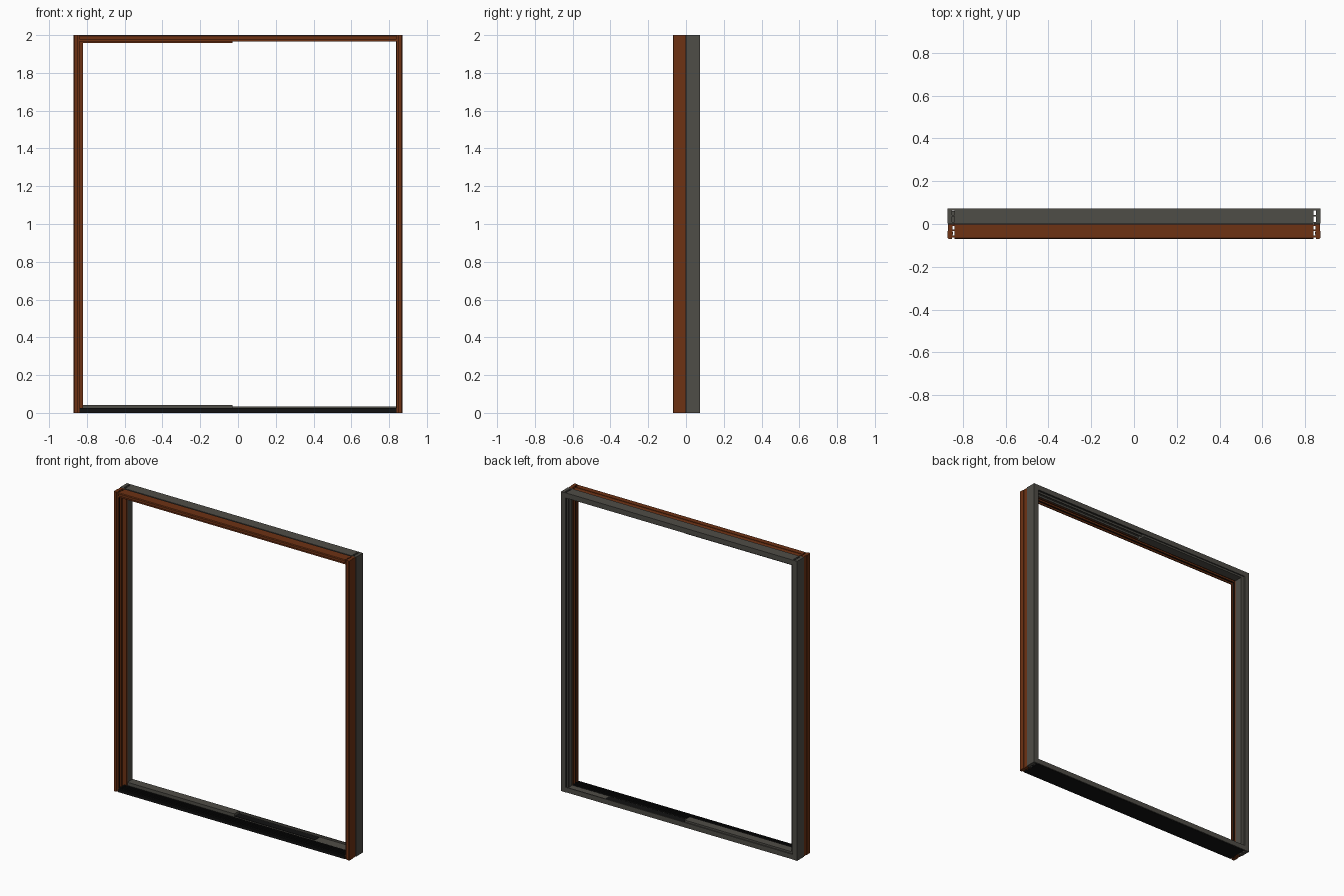
import bpy, bmesh

if "Cube" in bpy.data.objects:
    bpy.data.objects.remove(bpy.data.objects["Cube"])

W, H = 0.872, 2.0          # half width, height


def material(name, rgb):
    m = bpy.data.materials.new(name)
    m.diffuse_color = (*rgb, 1)
    m.use_nodes = True
    m.node_tree.nodes["Principled BSDF"].inputs["Base Color"].default_value = m.diffuse_color
    return m


WOOD = material("brown wood", (0.155, 0.032, 0.007))
GREY = material("warm grey metal", (0.078, 0.074, 0.063))
BLACK = material("black plastic", (0.006, 0.006, 0.006))

# maps (depth y, thickness inward t, distance along side s) to world space
SIDES = {
    "left": lambda y, t, s: (-W + t, y, s),
    "right": lambda y, t, s: (W - t, y, s),
    "top": lambda y, t, s: (s, y, H - t),
    "bottom": lambda y, t, s: (s, y, t),
}


def bar(name, side, profile, s0, s1, mat):
    """Extrude a (y, t) cross-section along one side of the frame."""
    bm = bmesh.new()
    place = SIDES[side]
    a = [bm.verts.new(place(y, t, s0)) for y, t in profile]
    b = [bm.verts.new(place(y, t, s1)) for y, t in profile]
    n = len(profile)
    bm.faces.new(a)
    bm.faces.new(b[::-1])
    for i in range(n):
        bm.faces.new((a[i], b[i], b[(i + 1) % n], a[(i + 1) % n]))
    bmesh.ops.recalc_face_normals(bm, faces=bm.faces[:])
    me = bpy.data.meshes.new(name)
    bm.to_mesh(me)
    bm.free()
    me.materials.append(mat)
    ob = bpy.data.objects.new(name, me)
    bpy.context.collection.objects.link(ob)
    return ob


def rect(y0, y1, t0, t1):
    return [(y0, t0), (y1, t0), (y1, t1), (y0, t1)]


# cross-sections of the inner wooden half and outer metal half
wood = [(-0.07, 0.006), (-0.066, 0.001), (-0.032, 0.001), (-0.032, 0.004),
        (-0.002, 0.004), (-0.002, 0.035), (-0.010, 0.035), (-0.010, 0.024),
        (-0.026, 0.024), (-0.026, 0.034), (-0.033, 0.034), (-0.033, 0.024),
        (-0.054, 0.024), (-0.054, 0.034), (-0.062, 0.034), (-0.062, 0.022),
        (-0.07, 0.022)]
metal = [(0.002, 0.0), (0.073, 0.0), (0.073, 0.034), (0.064, 0.034),
         (0.064, 0.022), (0.042, 0.022), (0.042, 0.034), (0.036, 0.034),
         (0.036, 0.022), (0.010, 0.022), (0.010, 0.034), (0.002, 0.034)]

# jambs and head
T = 0.034
for side, s0, s1 in (("left", 0, H), ("right", 0, H), ("top", -W + T, W - T)):
    bar(side + "_wood_frame", side, wood, s0, s1, WOOD)
    bar(side + "_metal_frame", side, metal, s0, s1, GREY)
    bar(side + "_thermal_break", side, rect(-0.002, 0.002, 0.004, 0.030), s0, s1, BLACK)
    bar(side + "_seal", side, rect(-0.050, -0.037, 0.022, 0.026), s0, s1, BLACK)

# sill: black ribbed base with grey outer cover
ribs = [(-0.068, 0.0), (0.068, 0.0), (0.068, 0.018), (0.0, 0.018)]
for i in range(4):
    y = -0.004 - i * 0.017
    ribs += [(y, 0.018), (y, 0.026), (y - 0.007, 0.026), (y - 0.007, 0.018)]
ribs += [(-0.068, 0.018)]
bar("sill_base", "bottom", ribs, -W + T, W - T, BLACK)
bar("sill_back_cover", "bottom", rect(0.066, 0.073, 0.001, 0.034), -W + T, W - T, GREY)
bar("sill_top_cover", "bottom", rect(0.004, 0.066, 0.016, 0.022), -W + T, W - T, GREY)
bar("sill_track", "bottom", rect(0.012, 0.058, 0.018, 0.025), -0.03, 0.56, BLACK)

# fixed panel surround on the left half
L, R = -0.82, -0.03
surround = rect(0.004, 0.060, 0.018, 0.043)
bar("fixed_panel_head", "top", surround, L, R, GREY)
bar("fixed_panel_sill", "bottom", surround, L, R, GREY)
bar("fixed_panel_jamb", "left", rect(0.004, 0.060, 0.018, 0.052), 0.02, H - 0.02, GREY)
bar("fixed_panel_head_trim", "top", rect(-0.002, 0.004, 0.02, 0.041), L, R, WOOD)
bar("fixed_panel_jamb_trim", "left", rect(-0.006, 0.004, 0.02, 0.052), 0.0, H - 0.02, WOOD)
